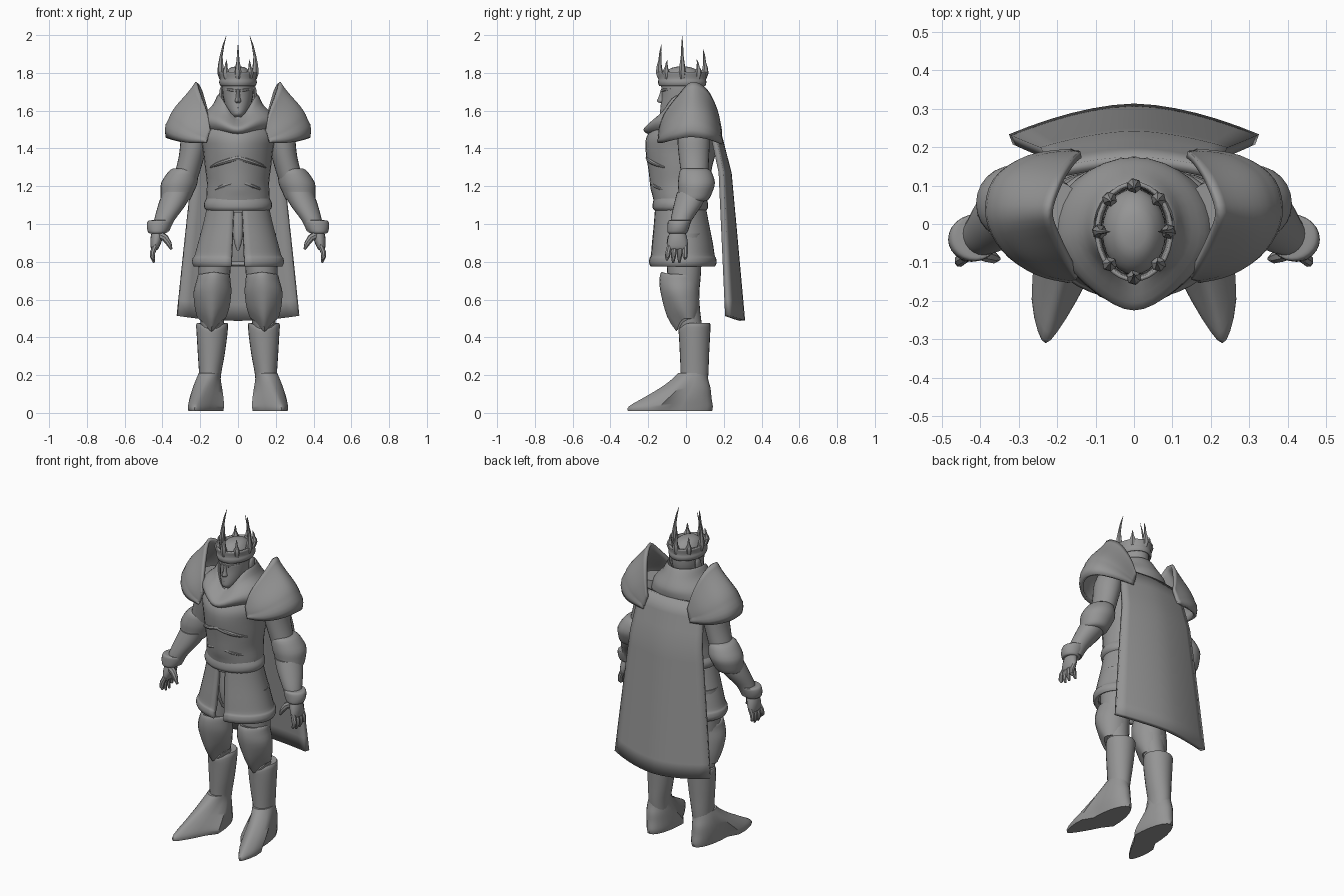
import bpy, bmesh, math
from math import sin, cos, pi, tau
from mathutils import Vector

steel = bpy.data.materials.new("dull_grey")
steel.diffuse_color = (0.3, 0.3, 0.3, 1)


def finish(name, bm, mirror=False, thick=0.0, angle=40):
    bmesh.ops.recalc_face_normals(bm, faces=bm.faces)
    me = bpy.data.meshes.new(name)
    bm.to_mesh(me)
    bm.free()
    ob = bpy.data.objects.new(name, me)
    bpy.context.collection.objects.link(ob)
    me.materials.append(steel)
    bpy.ops.object.select_all(action='DESELECT')
    ob.select_set(True)
    bpy.context.view_layer.objects.active = ob
    bpy.ops.object.shade_smooth_by_angle(angle=math.radians(angle))
    if thick:
        m = ob.modifiers.new("thickness", 'SOLIDIFY')
        m.thickness, m.offset = thick, -1
    if mirror:
        ob.modifiers.new("mirror", 'MIRROR')
    return ob


def smooth(rows, steps):
    """Catmull-Rom interpolation of parameter rows."""
    rows = [list(r) + [0] * (7 - len(r)) for r in rows]
    out = []
    for i in range(len(rows) - 1):
        a, b, c, d = (rows[min(max(k, 0), len(rows) - 1)] for k in range(i - 1, i + 3))
        for s in range(steps):
            t = s / steps
            out.append([0.5 * (2 * q + (r - p) * t + (2 * p - 5 * q + 4 * r - w) * t * t
                               + (3 * q - p - 3 * r + w) * t ** 3) for p, q, r, w in zip(a, b, c, d)])
    return out + [rows[-1]]


def grid(bm, pts, closed):
    vs = [[bm.verts.new(p) for p in row] for row in pts]
    n = len(vs[0])
    for a, b in zip(vs, vs[1:]):
        for j in range(n if closed else n - 1):
            k = (j + 1) % n
            bm.faces.new((a[j], a[k], b[k], b[j]))
    return vs


def tube(name, rows, n=24, steps=3, gap=0.0, caps=True, skew=0.0, **kw):
    """Stacked rings: x, y, z, rx, ry, front pointedness, front drop."""
    bm = bmesh.new()
    pts = []
    for x, y, z, rx, ry, p, drop in smooth(rows, steps):
        ring = []
        for j in range(n + (1 if gap else 0)):
            a = -pi / 2 + gap + (tau - 2 * gap) * j / n
            s = max(0, -sin(a))
            ring.append((x + rx * cos(a) * (1 - p * s * s) + skew * math.sqrt(s) * max(0, ry - .07),
                         y + ry * sin(a), z - drop * s ** 3))
        pts.append(ring)
    vs = grid(bm, pts, not gap)
    if caps and not gap:
        bm.faces.new(vs[0])
        bm.faces.new(vs[-1])
    return finish(name, bm, **kw)


def horns(name, items, n=6, **kw):
    """Tapered curved rods: list of (points, radii)."""
    bm = bmesh.new()
    for path, radii in items:
        path = [Vector(p) for p in path]
        pts = []
        for i, p in enumerate(path):
            t = (path[min(i + 1, len(path) - 1)] - path[max(i - 1, 0)]).normalized()
            u = t.cross(Vector((0.3, 1, 0.1))).normalized()
            v = t.cross(u)
            pts.append([p + radii[i] * (u * cos(tau * j / n) + v * sin(tau * j / n)) for j in range(n)])
        vs = grid(bm, pts, True)
        bm.faces.new(vs[0])
        bm.faces.new(vs[-1])
    return finish(name, bm, **kw)


# Head, nose, brow, mouth, ears
tube("head", [(0, 0.0, 1.46, .065, .07), (0, -.005, 1.55, .06, .07), (0, -.05, 1.575, .042, .082),
              (0, -.038, 1.61, .062, .098), (0, -.02, 1.68, .08, .108), (0, -.02, 1.75, .083, .112),
              (0, -.02, 1.79, .074, .1), (0, -.02, 1.825, .045, .06), (0, -.02, 1.835, .008, .01)])
tube("nose", [(0, -.125, 1.64, .01, .01), (0, -.13, 1.65, .018, .024, .4), (0, -.126, 1.675, .011, .018, .4),
              (0, -.12, 1.715, .009, .012)], n=10)
horns("brow", [([(.006, -.124, 1.705), (.035, -.116, 1.71), (.066, -.08, 1.714)], [.008, .01, .006])], mirror=True)
horns("mouth", [([(-.026, -.117, 1.612), (0, -.129, 1.612), (.026, -.117, 1.612)], [.004, .008, .004])])
tube("ear", [(.082, .0, 1.63, .008, .012), (.088, .005, 1.67, .012, .024), (.088, .01, 1.71, .01, .025),
             (.086, .015, 1.73, .004, .01)], n=10, mirror=True)

# Crown: low band plus tall and short spikes
tube("crown_band", [(0, -.02, 1.735, .084, .113), (0, -.02, 1.75, .09, .118), (0, -.02, 1.77, .086, .115),
                    (0, -.02, 1.805, .092, .12)], n=32, caps=False, thick=.01)
spikes = []
for k in range(8):
    a = -pi / 2 + tau * k / 8
    h = {0: .15, 4: .125, 2: .195, 6: .195}.get(k, .07)
    c, s = cos(a), sin(a)
    at = lambda f, z: (.092 * f * c, -.02 + .122 * f * s, z)
    tip = .68 if k in (2, 6) else .9
    spikes.append(([at(.94, 1.77), at(.98, 1.8), at(1.0, 1.80 + h * .2), at(.97, 1.80 + h * .45),
                    at((1 + tip) / 2, 1.80 + h * .75), at(tip, 1.80 + h)],
                   [.014, .02, .015, .008, .005, .001]))
horns("crown_spikes", spikes)

# Torso and chest ridges
tube("breastplate", [(0, -.03, 1.06, .165, .13), (0, -.03, 1.14, .168, .145, .05), (0, -.03, 1.22, .165, .158, .1, .03),
                     (0, -.03, 1.30, .175, .168, .12, .02), (0, -.025, 1.40, .186, .19, .15),
                     (0, -.015, 1.47, .2, .19, .15), (0, 0, 1.54, .17, .15, .1), (0, .01, 1.59, .1, .09)], n=32)
for i, (z, rx, ry) in enumerate([(1.35, .17, .17), (1.225, .155, .147)]):
    horns("chest_ridge_%d" % i, [([(rx * sin(t * pi / 12), -.03 - ry * cos(t * pi / 12), z - .05 * abs(t) / 4)
                                  for t in range(-4, 5)], [.004, .009, .012, .014, .014, .014, .012, .009, .004])], n=8)
tube("belt", [(0, -.03, 1.07, .165, .135), (0, -.03, 1.085, .178, .146), (0, -.03, 1.11, .18, .146),
              (0, -.03, 1.135, .168, .14)], n=32)

# Cowl around the neck, dipping to a point in front
tube("cowl", [(0, .0, 1.49, .18, .145, .25, .02), (0, -.005, 1.51, .21, .17, .3, .04),
              (0, -.022, 1.545, .205, .195, .35, .06), (0, -.025, 1.58, .185, .195, .35, .07),
              (0, -.012, 1.63, .135, .155, .3, .09), (0, -.01, 1.675, .112, .125, .1, .12),
              (0, -.01, 1.68, .102, .114, .1, .12), (0, -.005, 1.62, .09, .1, .1, .08),
              (0, 0, 1.54, .08, .08)], n=32, caps=False)

# Split skirt with hem roll, hanging wedge, pelvis
tube("skirt", [(0, -.03, 1.09, .165, .135), (0, -.025, 1.0, .185, .147), (0, -.02, .9, .212, .162),
               (0, -.018, .835, .23, .17), (0, -.018, .82, .24, .177), (0, -.018, .795, .244, .18),
               (0, -.018, .775, .235, .172)], n=36, gap=.15, thick=.025)
tube("hanging_wedge", [(0, -.14, .86, .006, .008), (0, -.14, .93, .025, .018), (0, -.13, 1.08, .03, .02)], n=12)
tube("pelvis", [(0, -.01, .8, .1, .08), (0, -.01, .9, .17, .1), (0, -.02, 1.08, .15, .11)])

# Legs
tube("thigh", [(.14, .03, .42, .055, .06), (.13, -.005, .6, .075, .075), (.125, -.01, .75, .085, .09),
               (.115, -.01, .95, .085, .095)], mirror=True)
tube("knee_guard", [(.14, .005, .50, .075, .055, .5, .07), (.137, -.015, .56, .092, .085, .4, .05),
                    (.135, -.033, .64, .1, .102, .25), (.13, -.035, .70, .09, .105, .2, -.01),
                    (.128, -.03, .73, .084, .1, .2, -.015), (.128, -.03, .735, .07, .08)], mirror=True)
tube("greave", [(.15, .04, .12, .055, .07), (.148, .045, .2, .058, .073), (.142, .045, .3, .07, .077),
                (.138, .045, .4, .08, .082), (.137, .045, .47, .084, .084, .2, .03),
                (.137, .045, .475, .07, .07, .2, .03)], mirror=True)
tube("boot", [(.152, -.085, .01, .074, .223, .45), (.152, -.08, .035, .078, .222, .45),
              (.155, -.045, .08, .078, .18, .5), (.156, -.005, .13, .072, .135, .4),
              (.155, .02, .175, .064, .098, .2), (.15, .035, .21, .058, .078)], skew=.5, mirror=True)

# Arms
tube("upper_arm", [(.20, .04, 1.56, .06, .07), (.225, .04, 1.46, .075, .085), (.245, .042, 1.36, .068, .08),
                   (.275, .045, 1.25, .065, .07), (.3, .04, 1.18, .06, .06)], mirror=True)
tube("elbow_guard", [(.285, .045, 1.295, .055, .06), (.29, .05, 1.28, .076, .083), (.31, .055, 1.22, .096, .098),
                     (.322, .05, 1.17, .088, .09), (.33, .04, 1.13, .077, .08), (.335, .035, 1.12, .06, .06)], mirror=True)
tube("forearm", [(.32, .035, 1.17, .078, .082), (.35, .01, 1.1, .073, .075), (.39, -.025, 1.02, .054, .056),
                 (.41, -.035, .96, .045, .045)], mirror=True)
tube("wrist_cuff", [(.405, -.03, 1.02, .05, .055), (.413, -.035, 1.015, .064, .06), (.42, -.04, .985, .063, .058),
                    (.425, -.045, .955, .05, .052), (.427, -.045, .95, .035, .04)], mirror=True)
tube("palm", [(.424, -.045, .97, .03, .038), (.432, -.045, .92, .032, .052), (.44, -.045, .875, .022, .055),
              (.44, -.045, .862, .012, .048)], n=16, mirror=True)
fingers = [([(.438, y, .885), (.452, y * 1.1, .85), (.453, y * 1.15, .825), (.444, y * 1.18, z)], [.015, .015, .013, .006])
           for y, z in [(-.086, .81), (-.058, .795), (-.03, .795), (-.004, .815)]]
fingers.append(([(.42, -.065, .945), (.385, -.08, .925), (.365, -.088, .895), (.352, -.09, .865)], [.022, .019, .015, .006]))
horns("fingers", fingers, n=8, mirror=True)

# Pauldrons: shell swept from a raised inner arch out to the lower rim
bm = bmesh.new()
arch = smooth([(.15, -.145, 1.50), (.165, -.115, 1.585), (.2, -.045, 1.68), (.226, .03, 1.752), (.2, .11, 1.715),
               (.165, .165, 1.61), (.14, .19, 1.5)], 4)
rim = smooth([(.165, -.15, 1.43), (.26, -.122, 1.43), (.34, -.065, 1.445), (.382, .02, 1.46), (.365, .11, 1.45),
              (.28, .17, 1.43), (.16, .192, 1.42)], 4)
pts = []
for v in range(13):
    t = v / 12
    row = []
    for i, (a, b) in enumerate(zip(arch, rim)):
        a, b = Vector(a[:3]), Vector(b[:3])
        p = a.lerp(b, t)
        w = sin(pi * t ** 1.6) * sin(pi * i / (len(arch) - 1))
        out = Vector((.8, (p.y - .03) * 4, .6)).normalized()
        roll = .007 if v in (10, 11) else 0
        row.append(p + out * (.036 * w + roll))
    pts.append(row)
grid(bm, pts, False)
finish("pauldron", bm, mirror=True, thick=.018)

# Cape: sheet with a flat back and folded sides, swinging back towards the hem
bm = bmesh.new()
pts = []
for i in range(13):
    t = i / 12
    half = .21 + .115 * t ** .9
    pts.append([(half * u, .175 + .043 * min(1, t * 4) + .095 * t - abs(u) ** 1.7 * (.03 + .05 * t),
                 1.53 - 1.04 * t + .025 * t * u * u) for u in [k / 6 - 1 for k in range(13)]])
grid(bm, pts, False)
finish("cape", bm, thick=.028)
